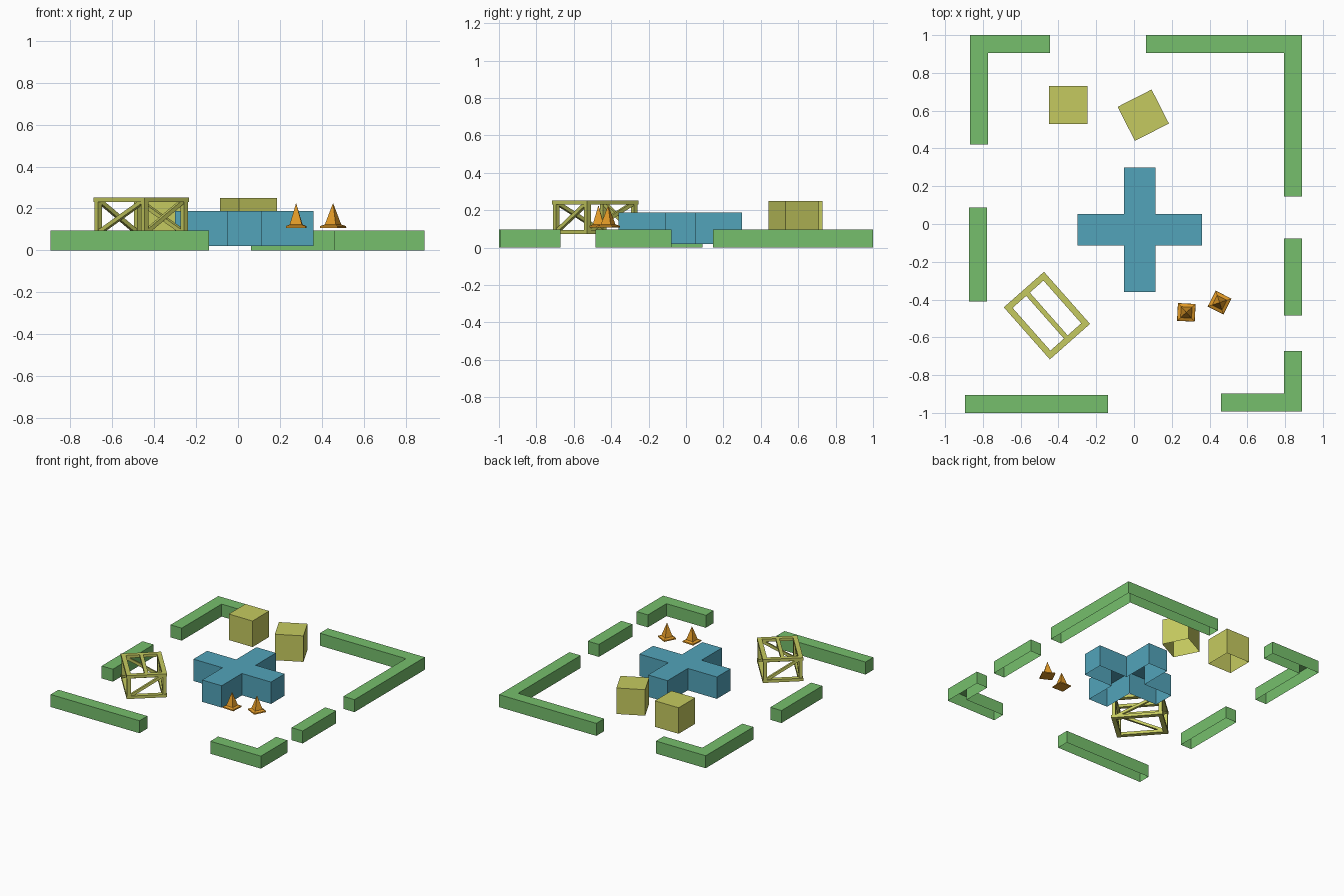
import bpy, math
from mathutils import Vector, Matrix

if "Cube" in bpy.data.objects:
    bpy.data.objects.remove(bpy.data.objects["Cube"])


def material(name, rgb):
    m = bpy.data.materials.new(name)
    m.diffuse_color = (*rgb, 1)
    m.use_nodes = True
    m.node_tree.nodes["Principled BSDF"].inputs["Base Color"].default_value = m.diffuse_color
    return m


GREEN = material("wall green", (0.18, 0.52, 0.15))
BLUE = material("block blue", (0.085, 0.37, 0.49))
YELLOW = material("crate yellow", (0.56, 0.59, 0.115))
ORANGE = material("cone orange", (0.75, 0.32, 0.02))


def add_object(name, verts, faces, mat):
    me = bpy.data.meshes.new(name)
    me.from_pydata([tuple(v) for v in verts], [], faces)
    me.materials.append(mat)
    ob = bpy.data.objects.new(name, me)
    bpy.context.collection.objects.link(ob)
    return ob


def shell(name, outline, z0, z1, mat):
    """Counter-clockwise outline extruded upward, open underneath."""
    n = len(outline)
    verts = [(x, y, z) for z in (z0, z1) for x, y in outline]
    faces = [(i, (i + 1) % n, n + (i + 1) % n, n + i) for i in range(n)]
    faces.append(tuple(range(n, 2 * n)))
    return add_object(name, verts, faces, mat)


def rect(x0, x1, y0, y1):
    return [(x0, y0), (x1, y0), (x1, y1), (x0, y1)]


# Boundary walls: three straight pieces and three corners
T, WALL = 0.095, 0.096
shell("left_wall", rect(-0.873, -0.778, -0.41, 0.087), 0, WALL, GREEN)
shell("right_wall", rect(0.795, 0.89, -0.485, -0.077), 0, WALL, GREEN)
shell("front_wall", rect(-0.894, -0.138, -1.0, -0.905), 0, WALL, GREEN)


def corner_wall(name, cx, cy, ex, ey):
    """L shape: outer corner (cx, cy), arms reaching x = ex and y = ey."""
    ix = cx + math.copysign(T, ex - cx)
    iy = cy + math.copysign(T, ey - cy)
    pts = [(cx, cy), (ex, cy), (ex, iy), (ix, iy), (ix, ey), (cx, ey)]
    if (ex - cx) * (ey - cy) < 0:
        pts.reverse()
    shell(name, pts, 0, WALL, GREEN)


corner_wall("back_left_corner_wall", -0.868, 1.0, -0.444, 0.42)
corner_wall("back_right_corner_wall", 0.89, 1.0, 0.063, 0.145)
corner_wall("front_right_corner_wall", 0.89, -0.993, 0.46, -0.672)

# Central cross block
cx, cy, a, r = 0.03, -0.03, 0.083, 0.33
quarter = [(a, a), (a, r), (-a, r)]
cross = []
for k in range(4):
    rot = Matrix.Rotation(k * math.pi / 2, 2)
    cross += [(cx + p.x, cy + p.y) for p in (rot @ Vector(q) for q in quarter)]
shell("centre_cross", cross, 0.02, 0.188, BLUE)


# Two crates
def turned_square(x, y, half, deg):
    rot = Matrix.Rotation(math.radians(deg), 2)
    pts = [rot @ Vector(p) for p in rect(-half, half, -half, half)]
    return [(x + p.x, y + p.y) for p in pts]


shell("left_crate", turned_square(-0.348, 0.63, 0.101, 0), 0.05, 0.25, YELLOW)
shell("right_crate", turned_square(0.049, 0.576, 0.101, 27), 0.05, 0.25, YELLOW)


# Open frame crate made of square bars
frame_mat = Matrix.Translation((-0.461, -0.485, 0)) @ Matrix.Rotation(math.radians(-48.5), 4, 'Z')


def bar(name, p, q, width, height):
    p, q = Vector(p), Vector(q)
    d = (q - p).normalized()
    up = Vector((0, 0, 1)) if abs(d.z) < 0.99 else Vector((1, 0, 0))
    side = d.cross(up).normalized() * width / 2
    up = side.cross(d).normalized() * height / 2
    ring = [side + up, -side + up, -side - up, side - up]
    verts = [frame_mat @ (e + o) for e in (p, q) for o in ring]
    faces = [(i, i + 4, (i + 1) % 4 + 4, (i + 1) % 4) for i in range(4)]
    faces += [(0, 1, 2, 3), (7, 6, 5, 4)]
    add_object(name, verts, faces, YELLOW)


W, H = 0.033, 0.022
hx, hy = 0.184 - W / 2, 0.142 - W / 2
lo, hi = 0.072 + H / 2, 0.252 - H / 2
corners = [(hx, hy), (-hx, hy), (-hx, -hy), (hx, -hy)]
for i in range(4):
    p, q = Vector(corners[i]), Vector(corners[(i + 1) % 4])
    e = (q - p).normalized() * W / 2
    # long rails run to the outer edge, short rails fit between them
    s = e if i % 2 == 0 else -e
    for label, z in (("bottom", lo), ("top", hi)):
        bar(f"frame_{label}_rail_{i}", (*(p - s), z), (*(q + s), z), W, H)
    bar(f"frame_post_{i}", (*p, lo), (*p, hi), 0.026, 0.026)
    # each brace rises toward the next corner
    bar(f"frame_brace_{i}", (*p, lo), (*q, hi), 0.02, 0.02)
bar("frame_top_middle_bar", (-hx, 0, hi), (hx, 0, hi), 0.026, H)


# Four-sided marker cones with a flared foot
def cone(name, x, y, deg):
    levels = [(0.107, 0.047), (0.116, 0.046), (0.124, 0.029)]
    verts = [(*p, z) for z, h in levels for p in turned_square(x, y, h, deg)]
    verts.append((x, y, 0.226))
    faces = []
    for k in range(len(levels) - 1):
        for i in range(4):
            j = (i + 1) % 4
            faces.append((4 * k + i, 4 * k + j, 4 * k + 4 + j, 4 * k + 4 + i))
    faces += [(8 + i, 8 + (i + 1) % 4, 12) for i in range(4)]
    faces.append((3, 2, 1, 0))
    add_object(name, verts, faces, ORANGE)


cone("left_cone", 0.277, -0.468, -3)
cone("right_cone", 0.453, -0.416, -27)
